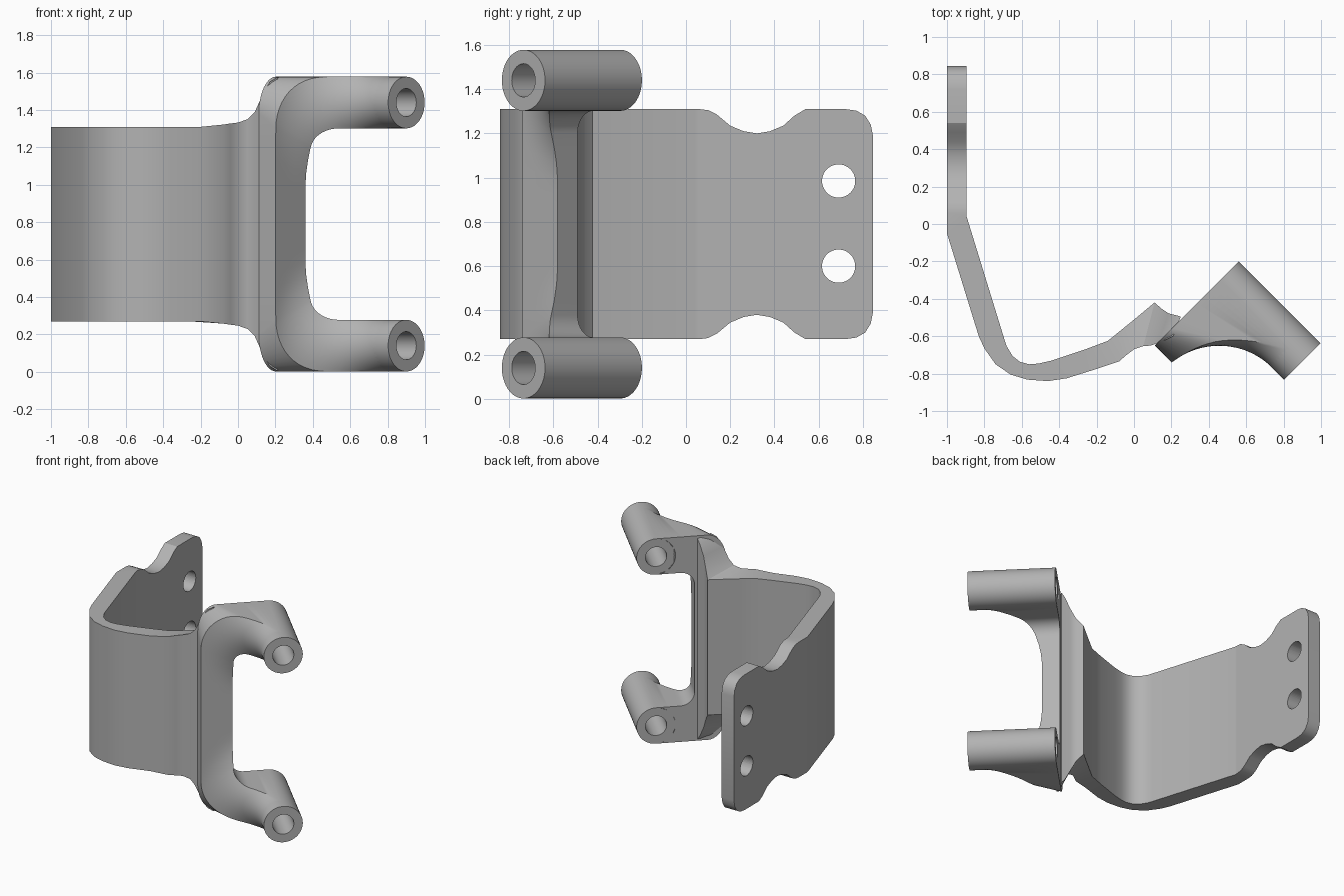
import bpy, bmesh, math
from mathutils import Vector

cube = bpy.data.objects.get("Cube")
if cube:
    bpy.data.objects.remove(cube, do_unlink=True)

grey = bpy.data.materials.new("plain grey")
grey.use_nodes = True
grey.diffuse_color = (0.45, 0.45, 0.45, 1)
grey.node_tree.nodes["Principled BSDF"].inputs["Base Color"].default_value = (0.45, 0.45, 0.45, 1)

H = 1.58                    # full height; parts mirror about H / 2
TUBE_U, TUBE_Z = 0.117, 1.44
R, HOLE_R = 0.138, 0.075
BACK, FRONT, TIP = 0.537, 0.665, 1.156   # depths along the tube axis


def place(u, a, z):
    """Turn the fork's own 45 degree axes into x, y, z."""
    s = math.sqrt(0.5)
    return Vector(((u + a) * s, (u - a) * s, z))


def finish(name, bm, angle=30):
    bmesh.ops.recalc_face_normals(bm, faces=bm.faces[:])
    mesh = bpy.data.meshes.new(name)
    bm.to_mesh(mesh)
    bm.free()
    mesh.materials.append(grey)
    ob = bpy.data.objects.new(name, mesh)
    bpy.context.collection.objects.link(ob)
    smooth(ob, angle)
    return ob


def smooth(ob, angle=30):
    bpy.ops.object.select_all(action='DESELECT')
    ob.select_set(True)
    bpy.context.view_layer.objects.active = ob
    bpy.ops.object.shade_smooth_by_angle(angle=math.radians(angle))


def loft(bm, rings, closed=False):
    """Skin a list of equal closed rings, capping the ends if open."""
    rows = [[bm.verts.new(p) for p in ring] for ring in rings]
    n = len(rows[0])
    pairs = list(zip(rows, rows[1:])) + ([(rows[-1], rows[0])] if closed else [])
    for a, b in pairs:
        for i in range(n):
            j = (i + 1) % n
            bm.faces.new((a[i], a[j], b[j], b[i]))
    if not closed:
        bm.faces.new(rows[0])
        bm.faces.new(rows[-1][::-1])


# Bent strap: stations of outer x, y, inner x, y, outer top, inner top
mount = [(.845, 1.19), (.835, 1.24), (.81, 1.28), (.77, 1.303), (.72, 1.31),
         (.54, 1.31), (.49, 1.28), (.44, 1.235), (.38, 1.21), (.32, 1.2),
         (.26, 1.21), (.2, 1.235), (.14, 1.285), (.1, 1.305), (.06, 1.31)]
stations = [(-1, y, -.895, y, z, z) for y, z in mount]
bend = [(-1, -.05, -.895, .04), (-.83, -.6, -.695, -.61), (-.8, -.665, -.68, -.655),
        (-.74, -.75, -.65, -.705), (-.66, -.805, -.61, -.737), (-.57, -.832, -.56, -.75),
        (-.46, -.84, -.51, -.746), (-.36, -.825, -.44, -.73), (-.2, -.775, -.26, -.67)]
stations += [(*p, 1.31, 1.31) for p in bend]
# Flared end that runs into the back of the fork
stations += [(-.08, -.735, -.14, -.625, 1.322, 1.31), (-.04, -.7, -.06, -.56, 1.328, 1.31),
             (0, -.67, .02, -.495, 1.333, 1.31), (.05, -.653, .11, -.42, 1.35, 1.31),
             (.09, -.65, .15, -.455, 1.39, 1.37), (.13, -.635, .185, -.478, 1.48, 1.45),
             (.17, -.62, .225, -.488, 1.55, 1.53), (.21, -.6, .25, -.495, 1.575, 1.56)]
bm = bmesh.new()
loft(bm, [[(ox, oy, zo), (ix, iy, zi), (ix, iy, H - zi), (ox, oy, H - zo)]
          for ox, oy, ix, iy, zo, zi in stations])
strap = finish("bent_strap", bm)

# Bolt holes through the mounting end
for z in (0.6, 0.985):
    bpy.ops.mesh.primitive_cylinder_add(vertices=48, radius=HOLE_R, depth=0.5,
                                        location=(-.95, .69, z), rotation=(0, math.pi / 2, 0))
    cutter = bpy.context.object
    cutter.hide_render = True
    cutter.data.materials.append(grey)
    mod = strap.modifiers.new("bolt hole", 'BOOLEAN')
    mod.operation, mod.solver, mod.object = 'DIFFERENCE', 'EXACT', cutter
    bpy.context.view_layer.objects.active = strap
    bpy.ops.object.modifier_apply(modifier=mod.name)
    bpy.data.objects.remove(cutter, do_unlink=True)
smooth(strap)


# Fork: a C-shaped plate whose front sweeps out in a fillet around each tube
def front_depth(u, z, fillet=0.4):
    d = min(math.hypot(u - TUBE_U, z - c) for c in (TUBE_Z, H - TUBE_Z)) - R
    d = min(max(d, 0), fillet)
    return FRONT + fillet - math.sqrt(fillet ** 2 - (fillet - d) ** 2)


def line(p, q, n):
    return [Vector(p).lerp(Vector(q), j / n) for j in range(n + 1)]


def arc(cu, cz, ru, rz, t):
    return (cu - ru * math.cos(t), cz + rz * math.sin(t))


COLS = 16
rows = []                                   # each row: front points, back points
for k in range(6):                          # straight spine, from the middle up
    z_out, z_in = .79 + .51 * k / 6, .79 + .41 * k / 6
    pts = line((-.38, z_out), (-.156, z_in), COLS)
    rows.append((pts, pts))
for k in range(13):                         # corner
    t = math.pi / 2 * k / 12
    inner = arc(-.056, 1.2, .1, .102, t)
    rows.append((line(arc(-.1, 1.3, .28, .278, t), inner, COLS),
                 line(arc(-.25, 1.38, .13, .198, t), inner, COLS)))
last = rows[-1]
rim = [Vector((TUBE_U - R * math.sin(math.pi * j / COLS),
               TUBE_Z + R * math.cos(math.pi * j / COLS))) for j in range(COLS + 1)]
for k in range(1, 11):                      # arm closing onto the tube wall
    t = 1 - (1 - k / 10) ** 2
    rows.append(tuple([p.lerp(q, t) for p, q in zip(side, rim)] for side in last))
flip = [tuple([Vector((p.x, H - p.y)) for p in side] for side in row) for row in rows[:0:-1]]
bm = bmesh.new()
loft(bm, [[place(p.x, front_depth(p.x, p.y), p.y) for p in f] +
          [place(p.x, BACK, p.y) for p in reversed(b)] for f, b in flip + rows])
finish("fork", bm, 35)

# Hollow tubes at the ends of the fork
for name, zc in (("upper_tube", TUBE_Z), ("lower_tube", H - TUBE_Z)):
    bm = bmesh.new()
    rings = [[place(TUBE_U + r * math.cos(i * math.tau / 64), a, zc + r * math.sin(i * math.tau / 64))
              for i in range(64)]
             for r, a in ((R, BACK), (R, TIP), (HOLE_R, TIP), (HOLE_R, BACK))]
    loft(bm, rings, closed=True)
    finish(name, bm)
